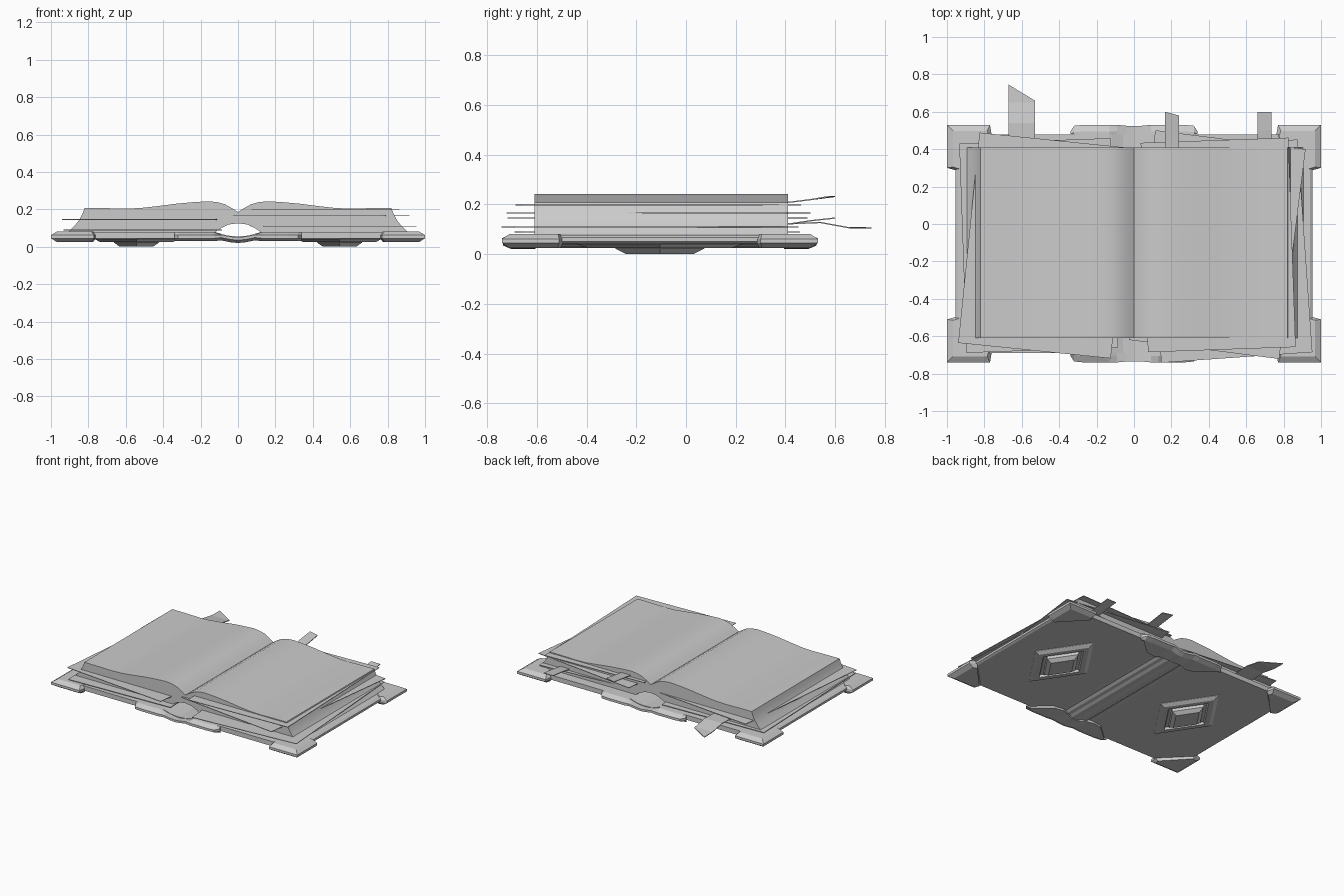
import bpy, bmesh, math
from mathutils import Vector, Matrix

if "Cube" in bpy.data.objects:
    bpy.data.objects.remove(bpy.data.objects["Cube"])

YC = -0.105  # middle of the covers in y


def finish(name, bm, smooth=False):
    bmesh.ops.recalc_face_normals(bm, faces=bm.faces)
    me = bpy.data.meshes.new(name)
    bm.to_mesh(me)
    bm.free()
    ob = bpy.data.objects.new(name, me)
    bpy.context.collection.objects.link(ob)
    if smooth:
        bpy.ops.object.select_all(action='DESELECT')
        ob.select_set(True)
        bpy.context.view_layer.objects.active = ob
        bpy.ops.object.shade_smooth_by_angle(angle=math.radians(30))
    return ob


def loft(name, rings, smooth=False):
    """Skin equal-length closed rings and cap both ends."""
    bm = bmesh.new()
    rows = [[bm.verts.new(p) for p in r] for r in rings]
    n = len(rows[0])
    for a, b in zip(rows, rows[1:]):
        for i in range(n):
            j = (i + 1) % n
            bm.faces.new((a[i], a[j], b[j], b[i]))
    bm.faces.new(rows[0])
    bm.faces.new(rows[-1])
    return finish(name, bm, smooth)


def mirrored(half):
    """Complete a profile given from x=0 outwards to the right."""
    return half + [(-x, z) for x, z in reversed(half) if x > 0]


def extrude_y(name, prof, y0, y1, smooth=False):
    return loft(name, [[(x, y, z) for x, z in prof] for y in (y0, y1)], smooth)


# Cover boards joined by the dipped spine
top = [(0, .055), (.06, .06), (.12, .078), (.94, .078), (.955, .068), (.955, .052), (.94, .044)]
bottom = [(.13, .044), (.1, .05), (.08, .038), (.05, .04), (.03, .03), (0, .025)]
right = top + bottom
left = [(-x, z) for x, z in reversed(right[1:-1])]
extrude_y("cover", right + left, YC - .585, YC + .583)

# Page block with arched underside and bowed open leaves
top = [(0, .185), (.03, .205), (.07, .227), (.11, .238), (.16, .243), (.24, .238), (.33, .23),
       (.43, .217), (.52, .207), (.6, .204), (.7, .206), (.82, .207)]
bottom = [(.83, .18), (.845, .15), (.87, .115), (.905, .08), (.12, .08), (.09, .1), (.05, .119), (0, .125)]
right = top + bottom
left = [(-x, z) for x, z in reversed(right[1:-1])]
extrude_y("page_block", right + left, -.61, .41, True)

# Loose crooked sheets: centre x, y, z, width, height, rotation
sheets = [(.445, -.11, .165, .81, 1.13, -7.2), (.51, -.145, .11, .81, 1.14, 4),
          (.45, -.112, .198, .79, 1.12, 2), (-.475, -.115, .145, .82, 1.13, -5.8),
          (-.51, -.115, .09, .81, 1.12, 2)]
for x, y, z, w, h, a in sheets:
    bm = bmesh.new()
    bmesh.ops.create_cube(bm, size=1, matrix=Matrix.Translation((x, y, z))
                          @ Matrix.Rotation(math.radians(a), 4, 'Z')
                          @ Matrix.Diagonal((w, h, .004, 1)))
    finish("loose_sheet", bm)


# Ribbon bookmarks, swept along y with a slanted end
def ribbon(x0, x1, path, slant):
    rings = []
    for i, (y, z) in enumerate(path):
        y2 = y - (slant if i == len(path) - 1 else 0)
        rings.append([(x0, y, z), (x1, y2, z), (x1, y2, z + .005), (x0, y, z + .005)])
    loft("bookmark", rings)


ribbon(-.67, -.53, [(.3, .115), (.42, .12), (.54, .125), (.65, .105), (.745, .103)], .085)
ribbon(.165, .24, [(.3, .2), (.42, .207), (.5, .217), (.6, .23)], .02)
ribbon(.66, .735, [(.3, .112), (.42, .12), (.5, .132), (.6, .143)], 0)

# Corner caps with bevelled rims
wide = [(1, .635), (.77, .635), (.76, .575), (.945, .39), (1, .405)]
slim = [(.968, .603), (.785, .603), (.775, .572), (.935, .4), (.968, .41)]
for sx in (1, -1):
    for sy in (1, -1):
        loft("corner_cap", [[(sx * x, YC + sy * y, z) for x, y in o] for o, z in
                            ((slim, .025), (wide, .045), (wide, .062), (slim, .082))])

# Spine end plates: x, inner edge, outer edge, drop
half = [(0, .5, .63, .01), (.04, .5, .63, .006), (.09, .485, .635, -.004), (.13, .47, .635, 0),
        (.2, .48, .635, 0), (.27, .54, .635, 0), (.32, .585, .63, 0), (.34, .585, .6, 0)]
stations = [(-x, i, o, d) for x, i, o, d in reversed(half[1:])] + half
for sy in (1, -1):
    rings = []
    for x, i, o, d in stations:
        sec = [(i, .03), (max(i, o - .035), .03), (o, .045), (o, .062), (max(i, o - .035), .08), (i, .08)]
        if abs(x) < .1:  # thinner over the spine
            sec = [(a, .06 if z > .06 else z) for a, z in sec]
        rings.append([(x, YC + sy * a, z - d) for a, z in sec])
    loft("spine_plate", rings)

# Diamond bosses under each board: half width, half depth, height
steps = [(.225, .335, .05), (.225, .335, .042), (.195, .29, .025), (.155, .23, .025),
         (.148, .22, .042), (.125, .185, .042), (.12, .178, .022), (.093, .14, .003), (.09, .135, 0)]
for sx in (1, -1):
    loft("diamond_boss", [[(sx * .543 + w, YC, z), (sx * .543, YC + d, z),
                           (sx * .543 - w, YC, z), (sx * .543, YC - d, z)] for w, d, z in steps])
